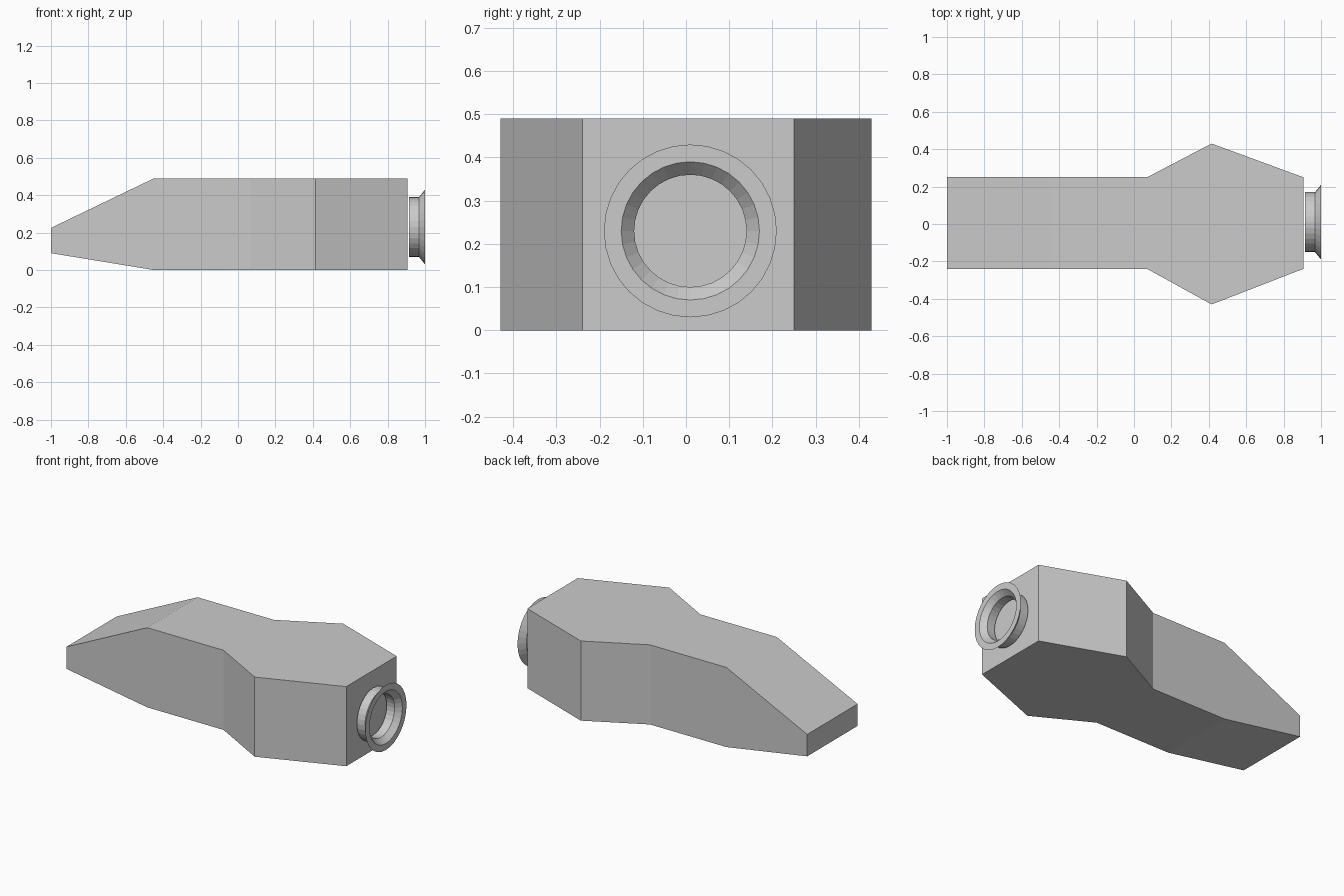
import bpy
import math

if "Cube" in bpy.data.objects:
    bpy.data.objects.remove(bpy.data.objects["Cube"])


def make_object(name, verts, faces):
    mesh = bpy.data.meshes.new(name)
    mesh.from_pydata(verts, [], faces)
    mesh.update()
    obj = bpy.data.objects.new(name, mesh)
    bpy.context.collection.objects.link(obj)
    return obj


def bridge(rings, sides, closed=False):
    """Quads between consecutive rings of vertices."""
    faces = []
    for i in range(rings if closed else rings - 1):
        a, b = i * sides, (i + 1) % rings * sides
        for j in range(sides):
            k = (j + 1) % sides
            faces.append((a + j, a + k, b + k, b + j))
    return faces


# Body: rectangular cross-sections lofted along x (x, y min, y max, z min, z max)
sections = [
    (-1.0, -0.24, 0.25, 0.09, 0.225),
    (-0.45, -0.24, 0.25, 0.0, 0.49),
    (0.07, -0.24, 0.25, 0.0, 0.49),
    (0.415, -0.43, 0.43, 0.0, 0.49),
    (0.905, -0.24, 0.25, 0.0, 0.49),
]
verts = []
for x, y0, y1, z0, z1 in sections:
    verts += [(x, y0, z0), (x, y0, z1), (x, y1, z1), (x, y1, z0)]
n = len(verts)
faces = bridge(len(sections), 4)
faces = [tuple(reversed(f)) for f in faces]
faces += [(0, 1, 2, 3)[::-1], (n - 4, n - 3, n - 2, n - 1)[::-1]]
body = make_object("body", verts, faces)

# Nozzle: flared tube wall revolved about the x axis (x, radius)
profile = [(0.914, 0.13), (0.914, 0.16), (0.968, 0.16), (1.0, 0.20),
           (1.0, 0.16), (0.968, 0.13)]
sides = 32
verts = [(x, 0.01 + r * math.cos(math.tau * i / sides),
          0.23 + r * math.sin(math.tau * i / sides))
         for x, r in profile for i in range(sides)]
nozzle = make_object("nozzle_ring", verts, bridge(len(profile), sides, True))

# Consistent outward faces
import bmesh
for obj in (body, nozzle):
    bm = bmesh.new()
    bm.from_mesh(obj.data)
    bmesh.ops.recalc_face_normals(bm, faces=bm.faces)
    bm.to_mesh(obj.data)
    bm.free()
